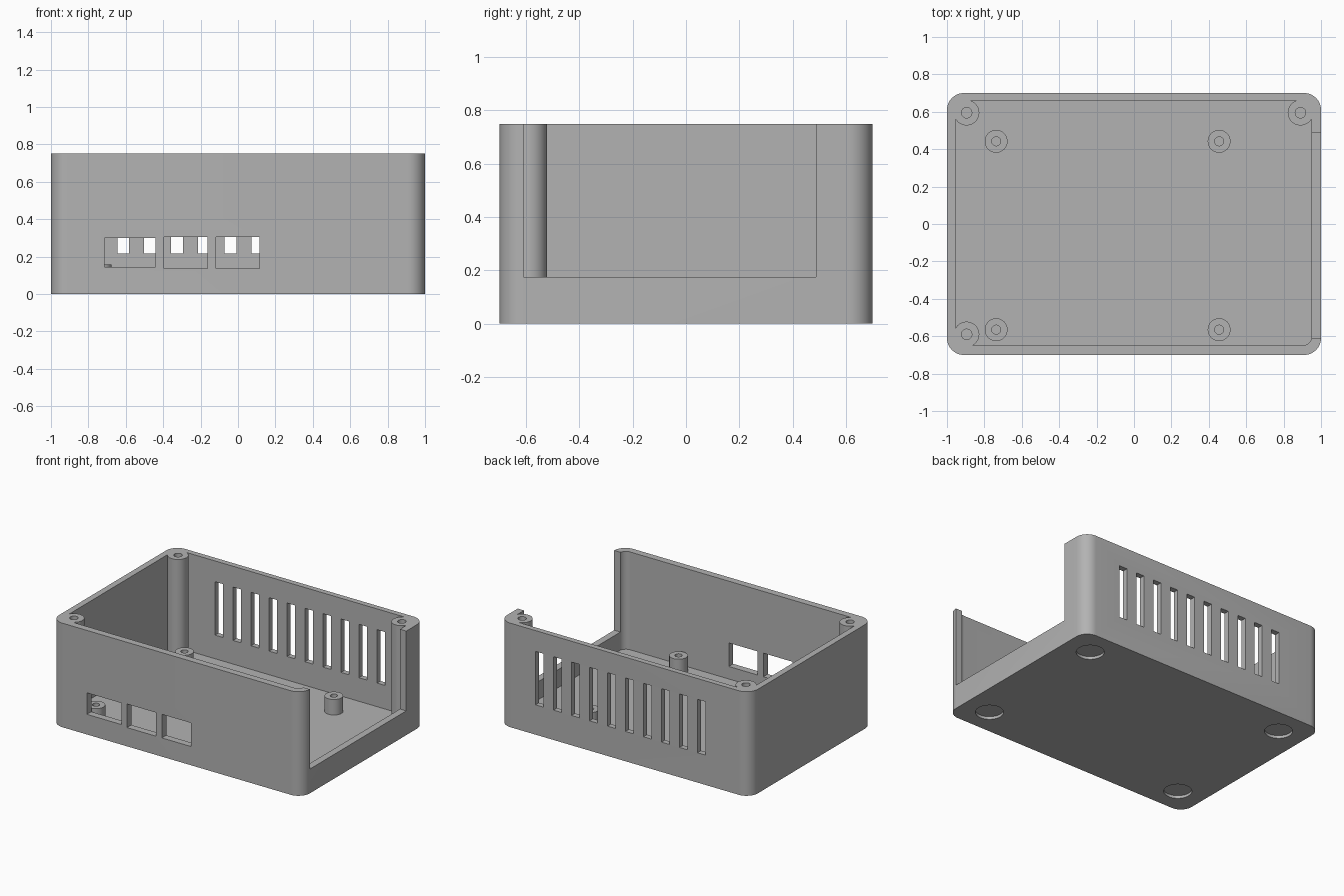
import bpy, bmesh, math
from mathutils import Vector

if "Cube" in bpy.data.objects:
    bpy.data.objects.remove(bpy.data.objects["Cube"], do_unlink=True)

grey = bpy.data.materials.new("plain grey")
grey.use_nodes = True
COLOUR = (0.45, 0.45, 0.45, 1)
grey.diffuse_color = COLOUR
grey.node_tree.nodes["Principled BSDF"].inputs["Base Color"].default_value = COLOUR

HEIGHT, FLOOR = 0.75, 0.045


def prism(name, outline, z0, z1):
    """Extrude a closed outline from z0 to z1."""
    bm = bmesh.new()
    face = bm.faces.new([bm.verts.new((x, y, z0)) for x, y in outline])
    top = bmesh.ops.extrude_face_region(bm, geom=[face])["geom"]
    moved = [v for v in top if isinstance(v, bmesh.types.BMVert)]
    bmesh.ops.translate(bm, verts=moved, vec=Vector((0, 0, z1 - z0)))
    bmesh.ops.recalc_face_normals(bm, faces=bm.faces)
    mesh = bpy.data.meshes.new(name)
    bm.to_mesh(mesh)
    bm.free()
    mesh.materials.append(grey)
    obj = bpy.data.objects.new(name, mesh)
    bpy.context.collection.objects.link(obj)
    return obj


def rounded(x0, x1, y0, y1, r, steps=10):
    corners = ((x1 - r, y1 - r), (x0 + r, y1 - r), (x0 + r, y0 + r), (x1 - r, y0 + r))
    return [(cx + r * math.cos((i + k / steps) * math.pi / 2),
             cy + r * math.sin((i + k / steps) * math.pi / 2))
            for i, (cx, cy) in enumerate(corners) for k in range(steps + 1)]


def cylinder(name, x, y, r, z0, z1, n=40):
    ring = [(x + r * math.cos(math.tau * k / n), y + r * math.sin(math.tau * k / n))
            for k in range(n)]
    return prism(name, ring, z0, z1)


def box(name, x0, x1, y0, y1, z0, z1):
    return prism(name, [(x0, y0), (x1, y0), (x1, y1), (x0, y1)], z0, z1)


def subtract(target, cutter):
    """Cut one solid from another and discard the cutter."""
    cutter.hide_render = True
    mod = target.modifiers.new("cut", "BOOLEAN")
    mod.operation, mod.solver, mod.object = "DIFFERENCE", "EXACT", cutter
    bpy.ops.object.select_all(action="DESELECT")
    bpy.context.view_layer.objects.active = target
    target.select_set(True)
    bpy.ops.object.modifier_apply(modifier=mod.name)
    bpy.data.objects.remove(cutter, do_unlink=True)


def smooth(obj):
    bpy.ops.object.select_all(action="DESELECT")
    bpy.context.view_layer.objects.active = obj
    obj.select_set(True)
    bpy.ops.object.shade_smooth_by_angle(angle=math.radians(30))


# Cavity, keeping solid screw posts in three corners
posts = [(-0.895, 0.595), (0.89, 0.595), (-0.895, -0.59)]
cavity = prism("cavity_cutter", rounded(-0.955, 0.95, -0.65, 0.66, 0.05), FLOOR, 1)
for x, y in posts:
    subtract(cavity, cylinder("post_cutter", x, y, 0.068, -0.1, 1.1))

# Outer shell
shell = prism("case_shell", rounded(-1, 1, -0.7, 0.7, 0.09), 0, HEIGHT)
subtract(shell, cavity)

# Screw holes in the posts
for x, y in posts:
    subtract(shell, cylinder("screw_cutter", x, y, 0.028, 0.25, 1))

# Large opening in the left end
subtract(shell, box("opening_cutter", 0.925, 1.1, -0.61, 0.488, 0.175, 1))

# Port windows in the front wall
for x0, x1, z0, z1 in ((-0.715, -0.44, 0.145, 0.3),
                       (-0.395, -0.162, 0.135, 0.305),
                       (-0.117, 0.114, 0.135, 0.305)):
    subtract(shell, box("window_cutter", x0, x1, -0.8, -0.62, z0, z1))

# Ventilation slots in the back wall
for i in range(10):
    x = -0.645 + i * 0.1435
    subtract(shell, box("slot_cutter", x, x + 0.063, 0.63, 0.8, 0.215, 0.6))

# Round foot recesses under the floor
for x in (-0.8, 0.8):
    for y in (-0.51, 0.51):
        subtract(shell, cylinder("foot_cutter", x, y, 0.092, -0.1, 0.02))
smooth(shell)

# Hollow board standoffs on the floor
for side, x in (("right", -0.737), ("left", 0.455)):
    for end, y in (("front", -0.565), ("back", 0.442)):
        standoff = cylinder(f"standoff_{end}_{side}", x, y, 0.061, FLOOR - 0.005, 0.157)
        subtract(standoff, cylinder("bore_cutter", x, y, 0.024, FLOOR + 0.005, 0.3))
        smooth(standoff)
